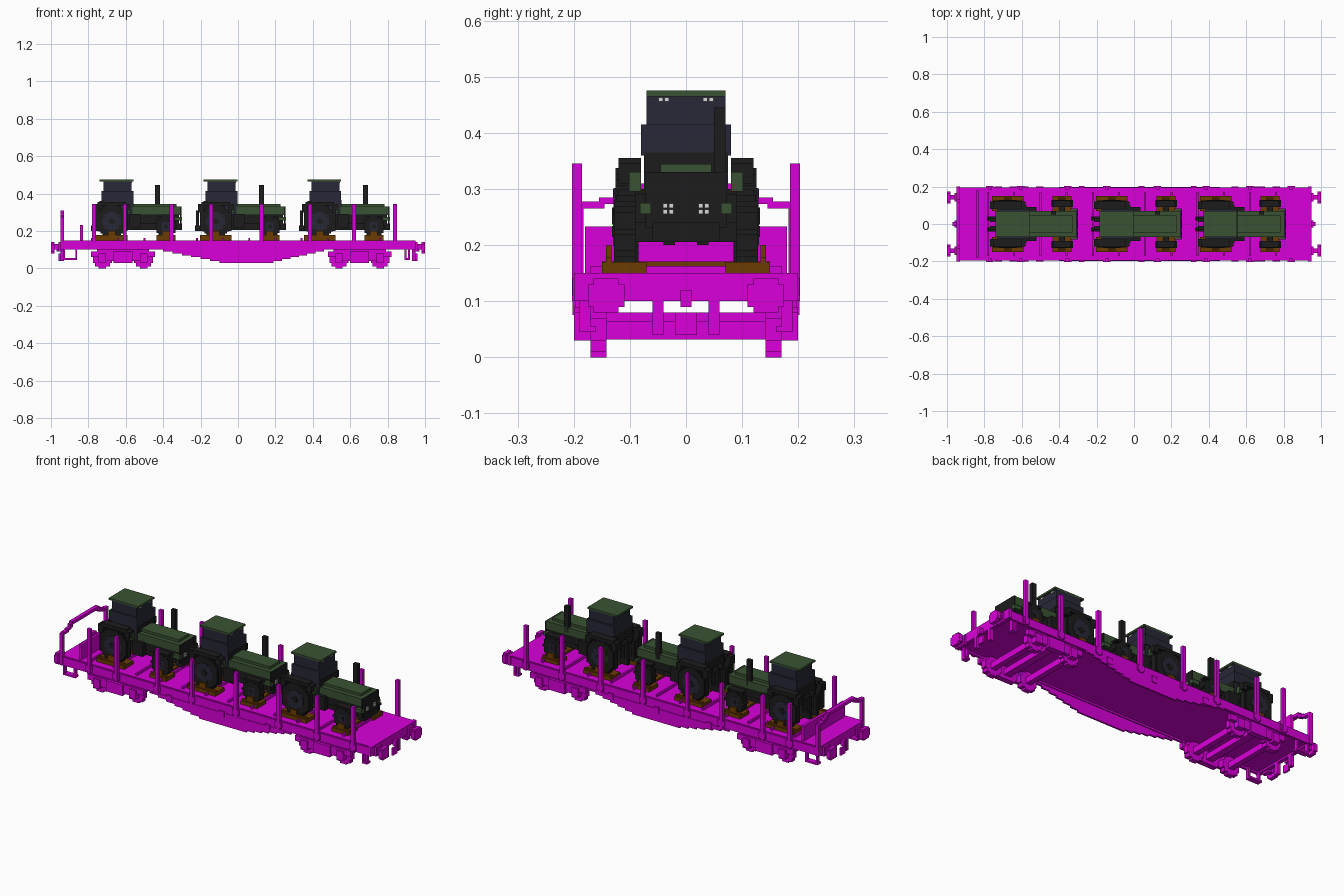
import bpy
import bmesh
from math import sqrt
from mathutils import Matrix, Vector

old = bpy.data.objects.get("Cube")
if old:
    bpy.data.objects.remove(old, do_unlink=True)

UNIT = 0.01  # all sizes below are in hundredths


def material(name, r, g, b):
    mat = bpy.data.materials.new(name)
    mat.use_nodes = True
    mat.diffuse_color = (r, g, b, 1)
    mat.node_tree.nodes["Principled BSDF"].inputs["Base Color"].default_value = (r, g, b, 1)
    return mat


magenta = material("magenta paint", .7, 0, .7)
green = material("dark green paint", .042, .085, .033)
black = material("black rubber", .012, .012, .012)
navy = material("navy glass", .021, .021, .038)
wood = material("brown timber", .15, .046, .001)
white = material("lamp white", .7, .7, .7)


def build(name, mat, boxes, shift=0):
    """One object made of axis-aligned blocks."""
    bm = bmesh.new()
    for x0, x1, y0, y1, z0, z1 in boxes:
        size = Vector((x1 - x0, y1 - y0, z1 - z0)) * UNIT
        middle = Vector((x0 + x1 + 2 * shift, y0 + y1, z0 + z1)) * UNIT / 2
        bmesh.ops.create_cube(bm, size=1, matrix=Matrix.Translation(middle) @ Matrix.Diagonal(size).to_4x4())
    mesh = bpy.data.meshes.new(name)
    bm.to_mesh(mesh)
    bm.free()
    mesh.materials.append(mat)
    obj = bpy.data.objects.new(name, mesh)
    bpy.context.collection.objects.link(obj)


def slab(name, mat, x0, x1, half, z0, z1, shift=0):
    """Block centred on the long axis."""
    build(name, mat, [(x0, x1, -half, half, z0, z1)], shift)


def pair(name, mat, boxes, shift=0):
    """Blocks on both sides of the long axis."""
    other = [(x0, x1, -y1, -y0, z0, z1) for x0, x1, y0, y1, z0, z1 in boxes]
    build(name, mat, boxes + other, shift)


def disc(x, z, radius, y0, y1):
    """Stepped wheel disc as rows of blocks."""
    rows = int(radius * 2)
    step = 2 * radius / rows
    boxes = []
    for i in range(rows):
        low = z - radius + i * step
        mid = low + step / 2 - z
        reach = max(1, round(sqrt(radius * radius - mid * mid)))
        boxes.append((x - reach, x + reach, y0, y1, low, low + step))
    return boxes


# Wagon deck, sills and hollow belly plates
slab("deck", magenta, -94, 94, 19, 11, 15)
pair("side_sill", magenta, [(-93, 94, 18.2, 19.5, 10, 14.5)])
pair("fish_belly", magenta, [(-40 + 5 * i, 46 - 4.5 * i, 18.8, 19.8, 9 - i, 10) for i in range(7)])
build("deck_ribs", magenta, [(x - .5, x + .5, -17, 17, 15, 16.3) for x in range(-78, 90, 14)])

# Stakes with their pockets
stations = [-77, -60.5, -35.5, -14.5, 12.5, 38.5, 62, 84]
pair("stakes", magenta, [(x - 1, x + 1, 18.5, 20.3, 10, 34.5) for x in stations])
pair("stake_pockets", magenta, [(x - 2, x + 2, 19, 20.2, 11, 14) for x in stations])
pair("side_plates", magenta, [(x - 1.5, x + 1.5, 19, 20.2, 7.5, 11) for x in (-28, 4, 32)])

# Bogies
for name, x in (("rear", -61.5), ("front", 65)):
    wheels, frames, axles = [], [], []
    for hub in (x - 11, x + 11):
        wheels += disc(hub, 5, 5, 14.2, 17)
        frames += disc(hub, 5.5, 2.5, 17, 20)
        axles.append((hub - 1.5, hub + 1.5, -16, 16, 3.2, 6.5))
    frames += [
        (x - 17, x + 17, 17, 19, 6, 9),
        (x - 14, x + 14, 17, 18.5, 8, 10),
        (x - 5, x + 5, 17, 20, 3, 9),
        (x - 9, x + 9, 17, 19, 4, 6),
    ]
    pair(name + "_bogie_wheels", magenta, wheels)
    pair(name + "_bogie_frames", magenta, frames)
    axles.append((x - 2, x + 2, -17, 17, 5, 8))
    build(name + "_bogie_axles", magenta, axles)

# Ends: beam, buffers, hook, hoses and steps
for name, s, inner, outer in (("rear", -1, 86, 93.5), ("front", 1, 89, 92)):
    def end(a, b, y0, y1, z0, z1, s=s):
        return (min(s * a, s * b), max(s * a, s * b), y0, y1, z0, z1)

    build(name + "_end_beam", magenta, [end(93, 95, -20, 20, 10, 15)])
    pair(name + "_buffers", magenta, [
        end(95, 98, 13, 15.5, 10, 13),
        end(94, 96, 12, 16.5, 9, 14),
        end(98, 100, 12, 16.5, 8, 14),
        end(98, 100, 11, 17.5, 9, 13),
    ])
    build(name + "_coupling_hook", magenta, [end(95, 97, -1, 1, 9, 12), end(95, 96, -2, 2, 4, 8)])
    pair(name + "_brake_hoses", magenta, [end(93, 95, 4, 6, 4, 11)])
    pair(name + "_steps", magenta, [
        end(inner, inner + 1, 17, 19, 4.5, 12),
        end(outer - 1, outer, 17, 19, 4.5, 12),
        end(inner, outer, 16, 19, 4.5, 5.5),
    ])

# Brake end: low board and arched handrail
slab("end_board", magenta, -84.5, -83, 18, 15, 23.3)
pair("handrail_posts", magenta, [(-95, -93, 18.3, 20, 12, 27.5), (-95, -93, 14.5, 18.5, 26.5, 27.8),
                                 (-95, -93, 12.5, 15.5, 27.3, 28.5), (-95, -93, 11, 13, 28, 30)])
slab("handrail_top", magenta, -95, -93, 11.5, 29.3, 31)


def tractor(number, shift):
    def label(part):
        return f"tractor_{number}_{part}"

    # Running gear
    rear, front = -67.5, -38.5
    pair(label("rear_tyres"), black, disc(rear, 25.2, 8.5, 8.5, 12.6), shift)
    pair(label("front_tyres"), black, disc(front, 22.4, 5.5, 9, 12.8), shift)
    pair(label("rear_rims"), navy, disc(rear, 25.2, 5, 12, 12.9), shift)
    pair(label("front_rims"), navy, disc(front, 22.4, 2.5, 12, 13), shift)
    pair(label("hubs"), black, disc(rear, 25.2, 1.5, 12, 13.2) + disc(front, 22.4, 1, 12, 13.2), shift)
    # Shallow tread lugs on the big tyres
    pair(label("lugs"), black, [(rear + dx - 1, rear + dx + 1, 9, 12, 25 - h, 25 + h)
                                for dx, h in ((0, 8.5), (4, 8), (-4, 8), (7.5, 5), (-7.5, 5))], shift)
    slab(label("axles"), black, front - 1.5, front + 1.5, 10, 20.5, 24, shift)
    slab(label("rear_axle"), black, rear - 3, rear + 3, 10, 20.5, 30, shift)
    slab(label("chassis"), black, -74, -32, 4, 20.5, 28, shift)
    slab(label("engine"), black, -57, -31.5, 6, 24, 31, shift)
    pair(label("hitch"), black, [(-78.5, -73, 2, 4, 20, 23), (-78, -76.5, 2, 4, 20, 31),
                                 (-77, -72, 1, 3, 30, 32)], shift)
    # Mudguards
    pair(label("rear_mudguards"), black, [(-75, -60, 8, 12, 33.5, 35.5), (-77, -74, 8, 12, 30, 34.5),
                                          (-61, -58, 8, 12, 31, 34.5)], shift)
    pair(label("front_mudguards"), black, [(-43, -34, 9, 12.5, 27.8, 28.8)], shift)
    pair(label("mudguard_panels"), green, [(-59, -57.5, 8, 10.2, 29.5, 33)], shift)
    # Bonnet and grille
    slab(label("bonnet"), green, -57, -31, 7, 28.5, 33, shift)
    slab(label("bonnet_crown"), green, -57, -33, 4.5, 33, 34.4, shift)
    slab(label("nose"), black, -31, -30.3, 7.2, 23, 33, shift)
    pair(label("nose_corners"), green, [(-34, -30, 6.2, 8.2, 25.5, 27.5)], shift)
    slab(label("nose_weight"), black, -34, -30, 6, 20.5, 24, shift)
    pair(label("headlamps"), white, [(-31, -30, y, y + .8, z, z + .8)
                                     for y in (2.2, 3.3) for z in (25.5, 26.6)], shift)
    build(label("exhaust"), black, [(-44.5, -41.8, 5, 7, 30, 44.5)], shift)
    # Cab
    slab(label("cab_lower"), navy, -72, -56.5, 7.5, 28, 36.5, shift)
    slab(label("cab_middle"), navy, -73, -56, 8, 36, 41.5, shift)
    slab(label("cab_upper"), navy, -72, -57, 7, 41, 46.5, shift)
    slab(label("dash_panel"), black, -57, -55.8, 7.5, 33, 36.5, shift)
    pair(label("steps"), black, [(-58, -52, 6, 9, 21.5, 29)], shift)
    slab(label("cab_rear"), black, -74, -71.5, 7, 28, 36, shift)
    slab(label("cab_roof"), green, -74, -56, 7, 46.5, 47.5, shift)
    pair(label("roof_lamps"), white, [(-57.5, -56.7, y, y + .8, 45.6, 46.3) for y in (3, 4.1)], shift)
    # Thin timber planks and low side chocks under the wheels
    planks, chocks = [], []
    for hub, reach in ((rear, 8.5), (front, 5)):
        planks.append((hub - reach, hub + reach, 7, 15, 15, 17))
        planks.append((hub - 2, hub + 2, -15, 15, 16, 17.1))
        chocks.append((hub - reach, hub + reach, 13.3, 14.3, 16, 17.8))
        chocks.append((hub - 2, hub + 2, 13.3, 14.3, 17, 20))
    pair(label("planks"), wood, planks, shift)
    pair(label("chocks"), wood, chocks, shift)


for i in range(3):
    tractor(i + 1, i * 55.6)
